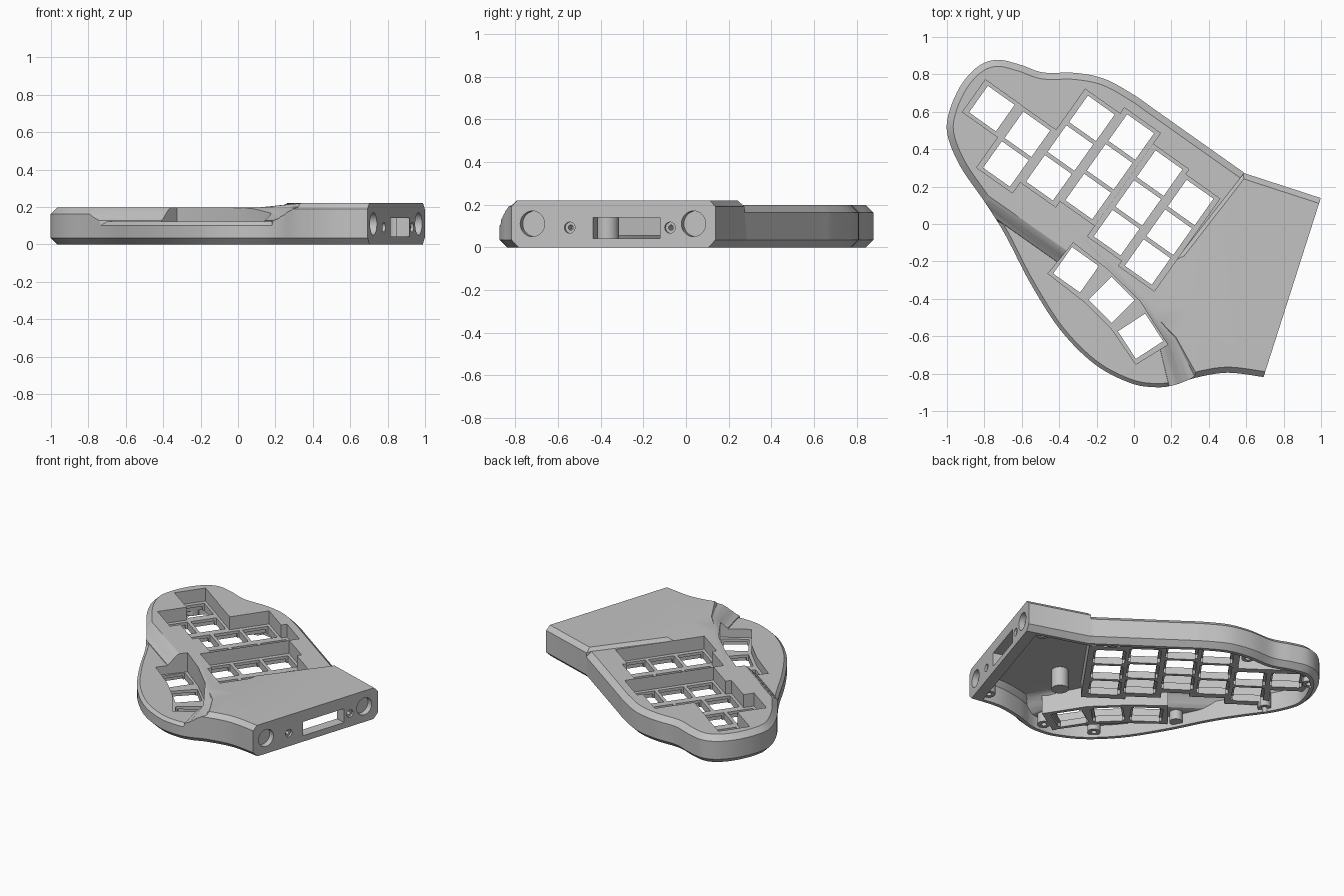
import bpy, bmesh, math
from mathutils import Vector, Matrix

old = bpy.data.objects.get("Cube")
if old:
    bpy.data.objects.remove(old, do_unlink=True)

grey = bpy.data.materials.new("case grey")
grey.use_nodes = True
grey.diffuse_color = (0.54, 0.54, 0.54, 1)
grey.node_tree.nodes["Principled BSDF"].inputs["Base Color"].default_value = (0.54, 0.54, 0.54, 1)


# ---- helpers ----
def make(name, bm):
    bmesh.ops.recalc_face_normals(bm, faces=bm.faces)
    mesh = bpy.data.meshes.new(name)
    bm.to_mesh(mesh)
    bm.free()
    ob = bpy.data.objects.new(name, mesh)
    bpy.context.collection.objects.link(ob)
    mesh.materials.append(grey)
    return ob


def loft(name, rings):
    """Closed solid through rings of (points, z)."""
    bm = bmesh.new()
    loops = [[bm.verts.new((p[0], p[1], z)) for p in pts] for pts, z in rings]
    for a, b in zip(loops, loops[1:]):
        for i in range(len(a)):
            j = (i + 1) % len(a)
            bm.faces.new((a[i], a[j], b[j], b[i]))
    bm.faces.new(loops[0])
    bm.faces.new(loops[-1])
    return make(name, bm)


def boxes(name, specs):
    """Boxes of (x, y, angle, size u, size v, z low, z high)."""
    bm = bmesh.new()
    for x, y, ang, su, sv, lo, hi in specs:
        m = (Matrix.Translation((x, y, (lo + hi) / 2)) @ Matrix.Rotation(ang, 4, 'Z')
             @ Matrix.Diagonal((su, sv, hi - lo, 1)))
        bmesh.ops.create_cube(bm, size=1, matrix=m)
    return make(name, bm)


def rods(name, specs):
    """Cylinders of (centre, radius, length, axis)."""
    bm = bmesh.new()
    for c, r, length, axis in specs:
        m = Matrix.Translation(c) @ Vector(axis).to_track_quat('Z', 'Y').to_matrix().to_4x4()
        bmesh.ops.create_cone(bm, cap_ends=True, segments=32, radius1=r, radius2=r,
                              depth=length, matrix=m)
    return make(name, bm)


def boolean(ob, tool, op='DIFFERENCE'):
    mod = ob.modifiers.new("cut", 'BOOLEAN')
    mod.operation, mod.object, mod.solver = op, tool, 'EXACT'
    bpy.context.view_layer.update()
    mesh = bpy.data.meshes.new_from_object(
        ob.evaluated_get(bpy.context.evaluated_depsgraph_get()))
    ob.modifiers.clear()
    ob.data = mesh
    bpy.data.objects.remove(tool, do_unlink=True)


# ---- outline of the case, with straight ends running past the flat end face ----
ctrl = [(0.595, 0.27), (0.35, 0.443), (0.1, 0.62), (0, 0.69), (-0.155, 0.775), (-0.315, 0.808),
        (-0.485, 0.81), (-0.61, 0.852), (-0.73, 0.878), (-0.83, 0.845), (-0.92, 0.75),
        (-0.985, 0.61), (-0.998, 0.48), (-0.93, 0.31), (-0.8, 0.12), (-0.69, -0.055),
        (-0.555, -0.315), (-0.395, -0.565), (-0.21, -0.75), (-0.02, -0.85), (0.12, -0.873),
        (0.22, -0.86), (0.33, -0.822), (0.5, -0.795), (0.69, -0.818)]
outline = [Vector((1.25, 0.057))]
for i in range(len(ctrl) - 1):
    p0, p1, p2, p3 = [Vector(ctrl[min(max(k, 0), len(ctrl) - 1)]) for k in range(i - 1, i + 3)]
    for s in range(6):
        t = s / 6
        outline.append(p1 + 0.5 * t * ((p2 - p0) + t * ((2 * p0 - 5 * p1 + 4 * p2 - p3)
                       + t * (3 * (p1 - p2) + p3 - p0))))
outline += [Vector(ctrl[-1]), Vector((0.95, -0.88))]


def inset(d):
    pts = []
    for i, p in enumerate(outline):
        a = (p - outline[i - 1]).normalized()
        b = (outline[(i + 1) % len(outline)] - p).normalized()
        na, nb = Vector((-a.y, a.x)), Vector((-b.y, b.x))
        pts.append(p + (na + nb) * d / (1 + na.dot(nb)))
    return pts


def cap(name, top, cham):
    """Cutter that trims everything above a chamfered top level."""
    return loft(name, [(inset(cham), top), (inset(-0.02), top - cham - 0.02), (inset(-0.02), 0.4)])


# ---- sloped step around the thumb area ----
low = [(-1.3, 0.4), (-0.45, -0.2), (-0.1, -0.45), (0.12, -0.68), (0.17, -1), (-1.3, -1)]
high = [(-1.24, 0.48), (-0.38, -0.12), (0, -0.36), (0.22, -0.61), (0.42, -1), (-1.3, -1)]


def thumb_step(base, dz):
    def mix(t):
        return [Vector(a).lerp(Vector(b), t) for a, b in zip(low, high)]
    prof = [(0.2, 0.127), (0.4, 0.145), (0.6, 0.17), (0.8, 0.19), (1, 0.2), (1.6, 0.3)]
    return loft("thumb_step", [(mix(0), base)] + [(mix(t), z + dz) for t, z in prof])


# ---- raised block beside the keys, rising gently from the main level ----
block_top = [(0.66, 0.333), (0.27, -0.17), (0.33, -0.45), (0.36, -1.1), (1.5, -1.1), (1.5, 0.4)]
block_foot = [(0.645, 0.345), (0.225, -0.19), (0.1, -0.45), (0.13, -1.1), (1.5, -1.1), (1.5, 0.4)]

# ---- end face frame ----
corner_a, corner_b = Vector((0.693, -0.817)), Vector((0.999, 0.14))
along = (corner_b - corner_a).normalized()
out = Vector((along.y, -along.x))
end_angle = math.atan2(out.y, out.x)


def on_end(y, depth=0):
    return corner_a + along * ((y - corner_a.y) / along.y) - out * depth


def end_cut(ob, depth):
    c = on_end(-0.34, depth) + out
    boolean(ob, boxes("end_cut", [(c.x, c.y, end_angle, 2, 3, -1, 1)]))


# ---- outer case, trimmed to three levels ----
case = loft("keyboard_case", [(inset(0.035), 0), (outline, 0.035), (outline, 0.26)])
boolean(case, cap("block_cap", 0.22, 0.03))
main_cap = cap("main_cap", 0.197, 0.035)
boolean(main_cap, loft("block_area", [(block_foot, -0.1), (block_foot, 0.196), (block_top, 0.221),
                                      (block_top, 0.6)]))
boolean(case, main_cap)
low_cap = cap("low_cap", 0.122, 0.02)
boolean(low_cap, thumb_step(0.04, 0), 'INTERSECT')
boolean(case, low_cap)
end_cut(case, 0)

# ---- key layout: top key of each column and number of keys ----
tilt = math.radians(-35.3)
down = Vector((-0.115, -0.159))
columns = [(-0.76, 0.617, 1), (-0.57, 0.48, 2), (-0.225, 0.565, 3), (-0.015, 0.465, 3),
           (0.137, 0.272, 3), (0.303, 0.115, 3)]
thumbs = [(-0.31, -0.245, tilt), (-0.12, -0.405, math.radians(-45)), (0.035, -0.6, math.radians(-57))]
thumb_well = [(-0.325, -0.1), (-0.145, -0.24), (0.03, -0.41), (0.18, -0.645), (0.01, -0.75),
              (-0.12, -0.56), (-0.26, -0.42), (-0.46, -0.265)]
main_z, thumb_z = 0.105, 0.062
keys = [(x, y, a, thumb_z) for x, y, a in thumbs]
wells = []
for x, y, n in columns:
    mid = Vector((x, y)) + down * (n - 1) / 2
    wells.append((mid.x, mid.y, 0.235, 0.212 + 0.197 * (n - 1)))
    keys += [(x + down.x * k, y + down.y * k, tilt, main_z) for k in range(n)]

# ---- hollow underside, leaving well walls, screw bosses and a post ----
hollow = loft("hollow", [(inset(0.06), -0.1), (inset(0.06), 0.13), (inset(0.09), 0.165)])
boolean(hollow, thumb_step(0.087, -0.035))
end_cut(hollow, 0.075)
for x, y, u, v in wells:
    boolean(hollow, boxes("well_wall", [(x, y, tilt, u + 0.05, v + 0.05, main_z - 0.05, 0.4)]))
middle = Vector((-0.14, -0.42))
wall = [middle + (Vector(p) - middle) * 1.1 for p in thumb_well]
boolean(hollow, loft("thumb_wall", [(wall, thumb_z - 0.045), (wall, 0.4)]))
bosses = [(-0.86, 0.72), (-0.84, 0.3), (-0.52, -0.2), (-0.2, -0.64), (0.11, -0.77),
          (0.43, 0.3), (-0.35, 0.72), (0.63, -0.7), (0.85, 0.1)]
boolean(hollow, rods("bosses", [((x, y, 0.17), 0.042, 0.3, (0, 0, 1)) for x, y in bosses]))
boolean(hollow, rods("post", [((0.31, -0.37, 0.18), 0.055, 0.3, (0, 0, 1))]))
boolean(case, hollow)

# ---- key wells and switch holes ----
for x, y, u, v in wells:
    boolean(case, boxes("well", [(x, y, tilt, u, v, main_z, 0.4)]))
boolean(case, loft("thumb_well", [(thumb_well, thumb_z), (thumb_well, 0.4)]))
boolean(case, boxes("switch_holes", [(x, y, a, 0.176, 0.174, -0.1, z + 0.05) for x, y, a, z in keys]))
boolean(case, boxes("clip_pockets", [(x, y, a, 0.205, 0.15, -0.1, z - 0.02) for x, y, a, z in keys]))
boolean(case, rods("screw_holes", [((x, y, 0), 0.018, 0.12, (0, 0, 1)) for x, y in bosses]))

# ---- end face: magnet pockets, screw holes and port slot ----
axis = (out.x, out.y, 0)
boolean(case, rods("magnet_pockets", [((*on_end(y), 0.11), 0.06, 0.08, axis) for y in (-0.72, 0.035)]))
boolean(case, rods("sinks", [((*on_end(y), 0.092), 0.026, 0.03, axis) for y in (-0.545, -0.075)]))
boolean(case, rods("pins", [((*on_end(y), 0.092), 0.012, 0.3, axis) for y in (-0.545, -0.075)]))
c = on_end(-0.278)
boolean(case, boxes("port_slot", [(c.x, c.y, end_angle, 0.3, 0.33, 0.042, 0.14)]))

bpy.ops.object.select_all(action='DESELECT')
case.select_set(True)
bpy.context.view_layer.objects.active = case
bpy.ops.object.shade_smooth_by_angle(angle=math.radians(25))
